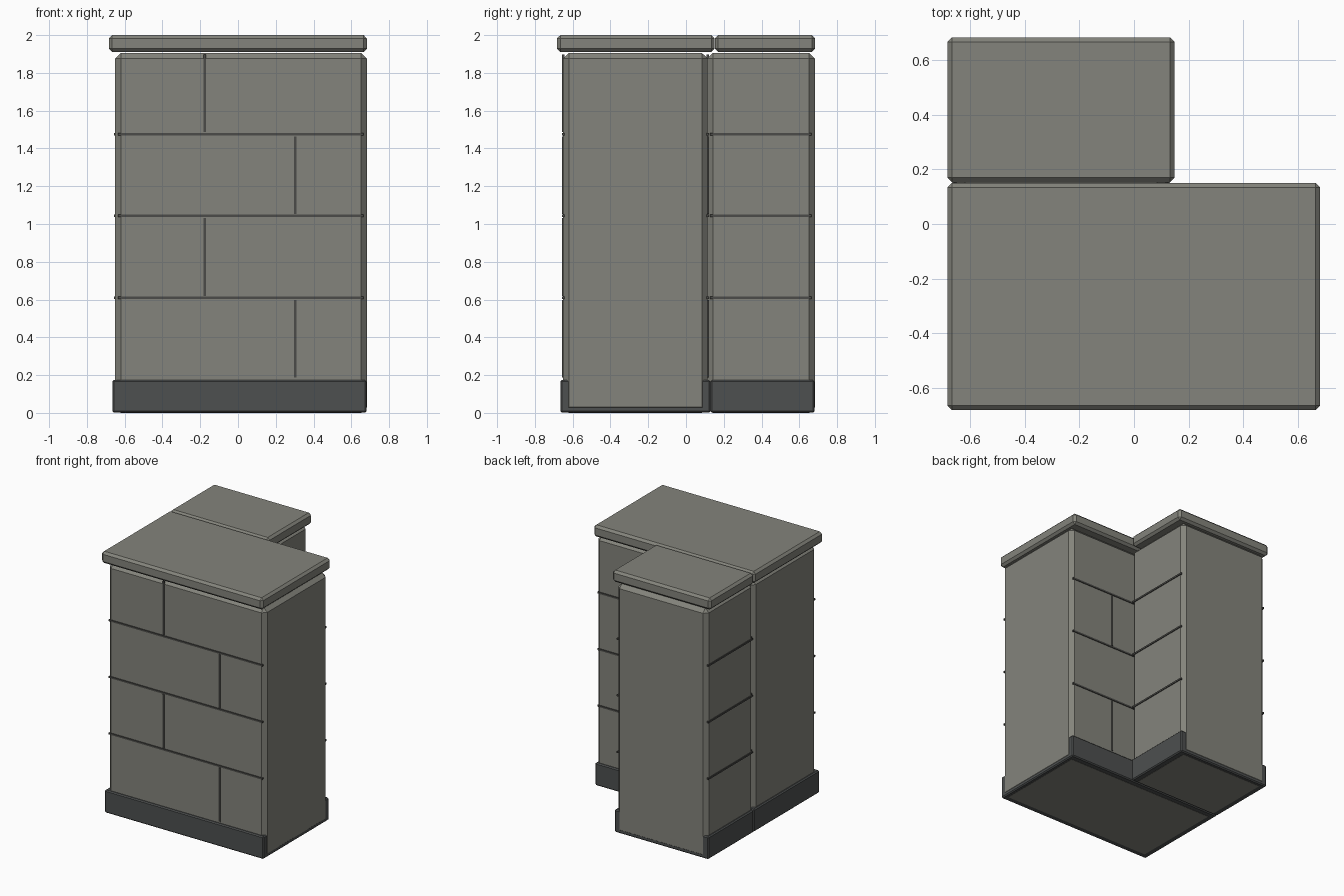
import bpy, bmesh
from mathutils import Vector

if "Cube" in bpy.data.objects:
    bpy.data.objects.remove(bpy.data.objects["Cube"])


def material(name, rgb):
    m = bpy.data.materials.new(name)
    m.diffuse_color = (*rgb, 1)
    m.use_nodes = True
    m.node_tree.nodes["Principled BSDF"].inputs["Base Color"].default_value = m.diffuse_color
    return m


STONE = material("stone", (0.23, 0.23, 0.20))
DARK = material("dark_stone", (0.075, 0.08, 0.08))
MORTAR = material("mortar", (0.07, 0.07, 0.065))


def block(name, lo, hi, mat, chamfer=0.0):
    """Box between two corners, with flat chamfered edges."""
    lo, hi = Vector(lo), Vector(hi)
    bm = bmesh.new()
    bmesh.ops.create_cube(bm, size=1)
    for v in bm.verts:
        v.co = Vector(a + (b - a) * (c + 0.5) for a, b, c in zip(lo, hi, v.co))
    if chamfer:
        bmesh.ops.bevel(bm, geom=bm.edges[:], offset=chamfer, segments=1,
                        profile=0.5, affect='EDGES')
    me = bpy.data.meshes.new(name)
    bm.to_mesh(me)
    bm.free()
    me.materials.append(mat)
    ob = bpy.data.objects.new(name, me)
    bpy.context.collection.objects.link(ob)
    return ob


# Two wall arms forming the corner: body, plinth and coping
block("long_wall_body", (-0.65, -0.65, 0), (0.682, 0.115, 1.905), STONE, 0.03)
block("short_wall_body", (-0.65, 0.112, 0), (0.115, 0.682, 1.905), STONE, 0.03)
block("long_wall_plinth", (-0.665, -0.665, 0.001), (0.68, 0.129, 0.174), DARK, 0.008)
block("short_wall_plinth", (-0.665, 0.13, 0.001), (0.13, 0.68, 0.174), DARK, 0.008)
block("long_wall_coping", (-0.684, -0.682, 1.911), (0.682, 0.151, 2.0), STONE, 0.017)
block("short_wall_coping", (-0.684, 0.153, 1.911), (0.149, 0.684, 2.0), STONE, 0.017)

# Mortar joints: slim strips standing just proud of the faces
P, W = 0.006, 0.0065
levels = [0.61, 1.043, 1.476]
course_z = [0.177] + levels + [1.909]
for side, face in (("outer", -0.65), ("inner", 0.115)):
    for i, z in enumerate(levels):
        block(f"long_bed_joint_{side}_{i}", (-0.635, face - P, z - W),
              (0.665, face + P, z + W), MORTAR)
        block(f"short_bed_joint_{side}_{i}", (face - P, 0.128, z - W),
              (face + P, 0.665, z + W), MORTAR)
    # Staggered upright joints on the long wall
    for i in range(4):
        x = -0.175 if i % 2 else 0.302
        block(f"upright_joint_{side}_{i}", (x - W, face - P, course_z[i] + 0.01),
              (x + W, face + P, course_z[i + 1] - 0.012), MORTAR)
